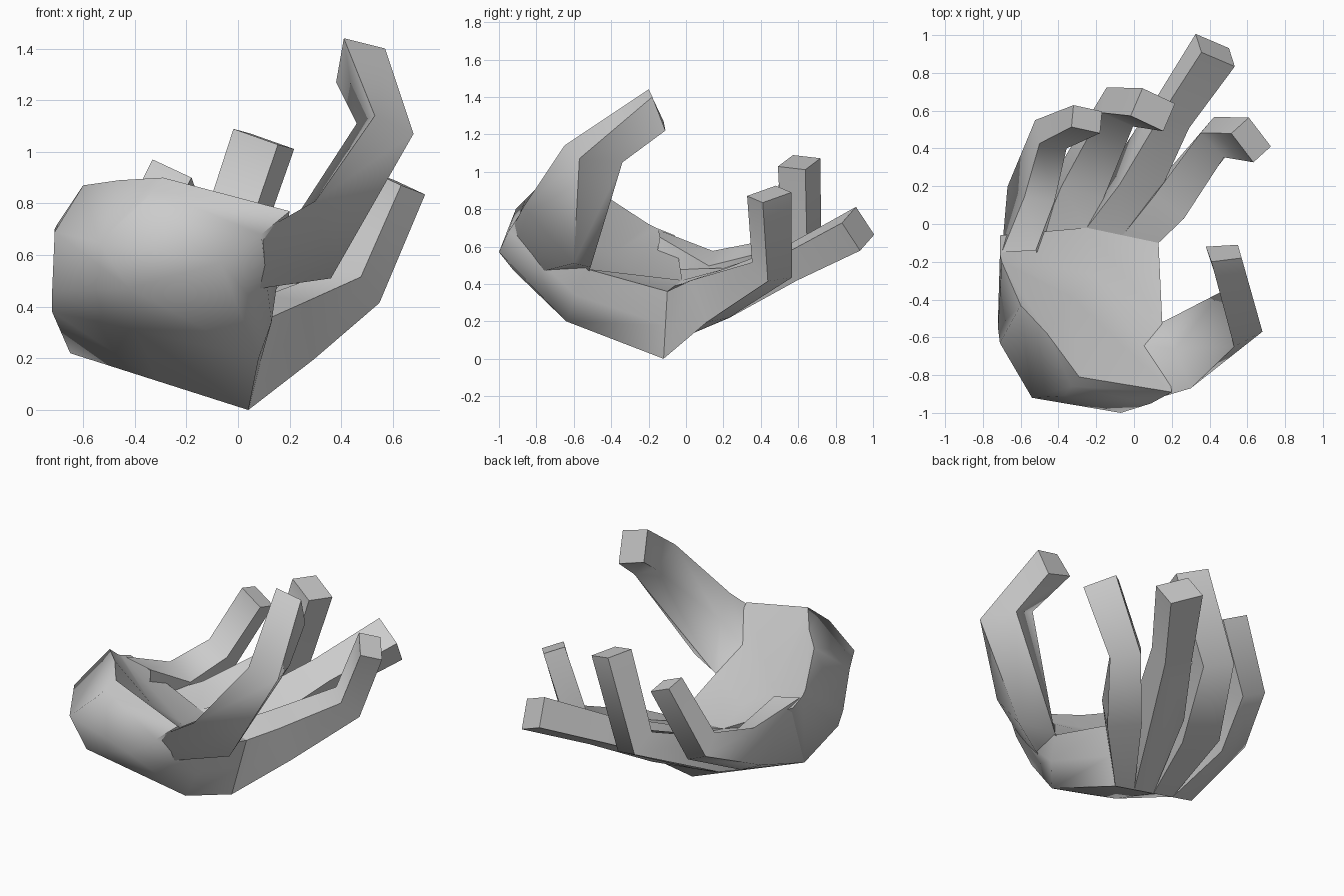
import bpy, bmesh, math
from mathutils import Vector

if "Cube" in bpy.data.objects:
    bpy.data.objects.remove(bpy.data.objects["Cube"])


def loft(name, rings, cap_start=False, cap_end=True):
    """Skin a list of equal-length closed rings into one smooth-by-angle object."""
    bm = bmesh.new()
    vs = [[bm.verts.new(p) for p in ring] for ring in rings]
    n = len(vs[0])
    for a, b in zip(vs, vs[1:]):
        for i in range(n):
            j = (i + 1) % n
            bm.faces.new((a[i], a[j], b[j], b[i]))
    if cap_start:
        bm.faces.new(vs[0])
    if cap_end:
        bm.faces.new(vs[-1])
    bmesh.ops.recalc_face_normals(bm, faces=bm.faces)
    me = bpy.data.meshes.new(name)
    bm.to_mesh(me)
    bm.free()
    ob = bpy.data.objects.new(name, me)
    bpy.context.collection.objects.link(ob)
    bpy.ops.object.select_all(action='DESELECT')
    ob.select_set(True)
    bpy.context.view_layer.objects.active = ob
    bpy.ops.object.shade_smooth_by_angle(angle=math.radians(70))
    return ob


def finger(name, root, side, stations):
    """Four-sided finger from a root ring on the knuckle row along
    stations (x, y, z, half width, half thickness)."""
    pts = [sum((Vector(p) for p in root), Vector()) / 4]
    pts += [Vector(s[:3]) for s in stations]
    rings = [root]
    for i, s in enumerate(stations, 1):
        d = (pts[i] - pts[i - 1]).normalized()
        if i < len(pts) - 1:
            d += (pts[i + 1] - pts[i]).normalized()
        d.normalize()
        w = Vector(side)
        w = (w - d * w.dot(d)).normalized()
        t = w.cross(d)
        rings.append([pts[i] + w * s[3] * a + t * s[4] * b
                      for a, b in ((-1, -1), (1, -1), (1, 1), (-1, 1))])
    return loft(name, rings)


# palm: wrist end, heel, middle of the hand, knuckles
wrist = [(-.71, -.63, .69), (-.54, -.92, .65), (-.37, -.91, .80), (-.33, -.86, .85),
         (-.29, -.81, .90), (-.46, -.58, .89), (-.60, -.43, .87)]
heel = [(-.72, -.55, .46), (-.42, -.92, .47), (-.07, -1.0, .57), (.09, -.95, .68),
        (.20, -.89, .77), (-.34, -.38, .57), (-.70, -.20, .72)]
middle = [(-.72, -.50, .38), (-.40, -.64, .31), (.08, -.64, .20), (.13, -.59, .34),
          (.15, -.53, .48), (-.20, -.28, .45), (-.71, -.16, .70)]
knuckles = [(-.65, -.26, .22), (-.305, -.19, .11), (.04, -.12, 0), (.085, -.11, .18),
            (.13, -.10, .36), (-.25, -.02, .42), (-.71, -.06, .66)]
loft("palm", [wrist, heel, middle, knuckles], cap_start=True)

# thumb: root inside the palm, base, joint, tip
loft("thumb", [
    [(-.07, -.98, .60), (-.06, -.84, .45), (.14, -.52, .46), (.0, -.64, .60)],
    [(.30, -.87, .81), (.36, -.60, .51), (.17, -.51, .49), (.22, -.66, .74)],
    [(.53, -.65, 1.14), (.68, -.57, 1.07), (.60, -.34, 1.05), (.46, -.36, 1.11)],
    [(.41, -.20, 1.44), (.57, -.18, 1.40), (.55, -.11, 1.22), (.38, -.12, 1.27)]])

# finger roots share the knuckle row; the little finger stands up as a ridge
back = [Vector((-.65, -.26, .22)).lerp(Vector((.04, -.12, 0)), i / 4) for i in range(5)]
front = [Vector(p) for p in ((-.70, -.15, .69), (-.50, -.08, .48), (-.25, -.02, .42),
                             (-.06, -.06, .39), (.13, -.10, .36))]
roots = [[back[i], back[i + 1], front[i + 1], front[i]] for i in range(4)]
roots[0][2] = Vector((-.52, -.14, .65))

# fingers
finger("little_finger", roots[0], (.85, -.2, -.45), [
    (-.545, .16, .44, .09, .11), (-.44, .475, .55, .08, .08),
    (-.25, .555, .92, .085, .06)])
finger("ring_finger", roots[1], (.85, -.4, -.3), [
    (-.29, .20, .36, .12, .10), (-.075, .62, .535, .095, .085),
    (.10, .605, 1.05, .10, .08)])
finger("middle_finger", roots[2], (.75, -.45, -.45), [
    (.0, .22, .35, .115, .10), (.20, .58, .52, .09, .08),
    (.43, .92, .695, .105, .09)])
finger("index_finger", roots[3], (.6, -.75, -.2), [
    (.20, .13, .32, .10, .12), (.45, .46, .475, .09, .075),
    (.62, .445, .88, .10, .065)])
